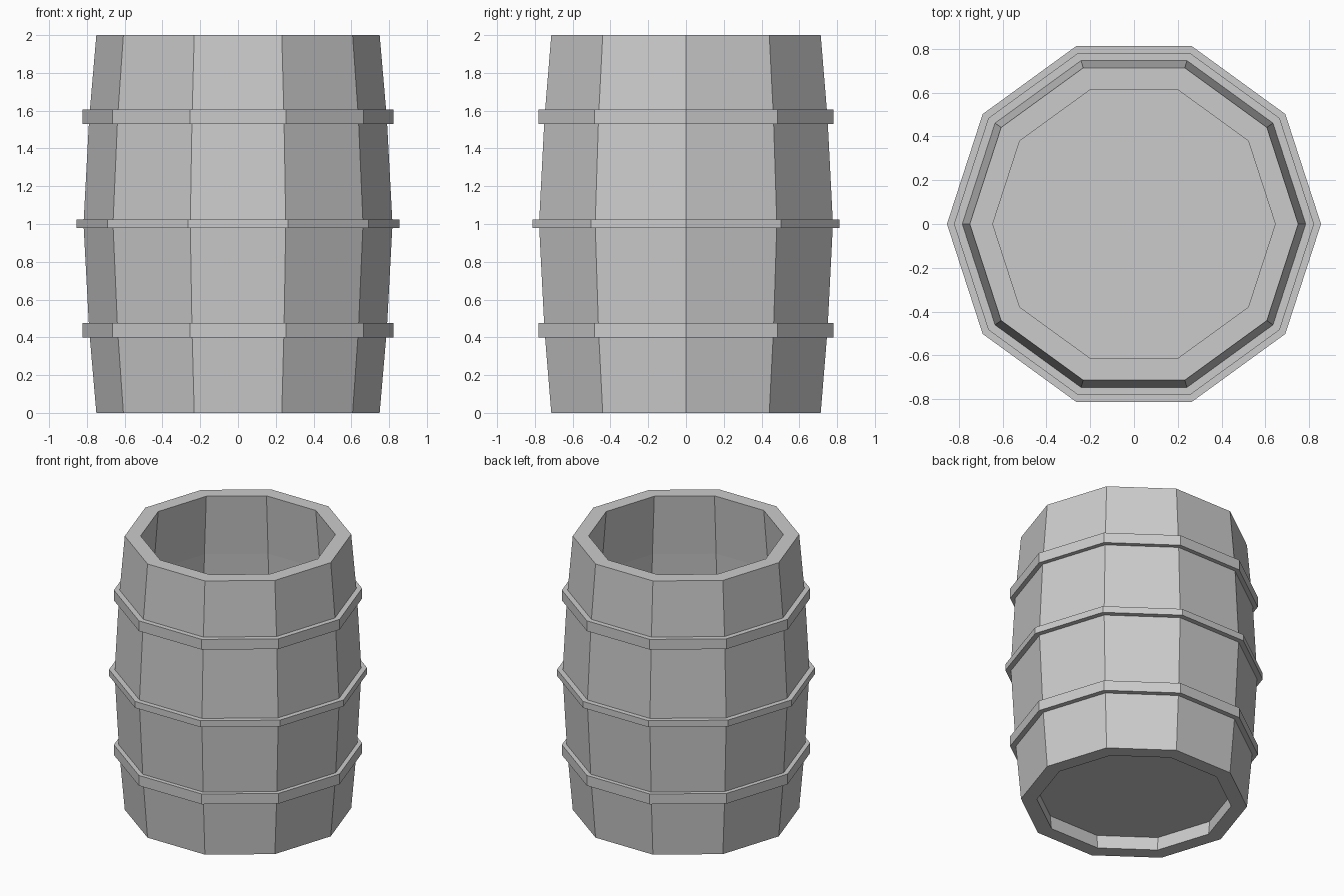
import bpy, bmesh
from math import cos, sin, pi

if "Cube" in bpy.data.objects:
    bpy.data.objects.remove(bpy.data.objects["Cube"])

SIDES = 10


def lathe(name, profile, closed=True):
    """Revolve (radius, z) points around z with flat sides; open profiles get end caps."""
    bm = bmesh.new()
    rings = [[bm.verts.new((r * cos(2 * pi * i / SIDES), r * sin(2 * pi * i / SIDES), z))
              for i in range(SIDES)] for r, z in profile]
    pairs = list(zip(rings, rings[1:]))
    if closed:
        pairs.append((rings[-1], rings[0]))
    else:
        bm.faces.new(rings[0])
        bm.faces.new(rings[-1])
    for a, b in pairs:
        for i in range(SIDES):
            j = (i + 1) % SIDES
            bm.faces.new((a[i], a[j], b[j], b[i]))
    bmesh.ops.recalc_face_normals(bm, faces=bm.faces)
    mesh = bpy.data.meshes.new(name)
    bm.to_mesh(mesh)
    bm.free()
    obj = bpy.data.objects.new(name, mesh)
    bpy.context.collection.objects.link(obj)
    return obj


# Bulging stave wall, open at the top
WALL = 0.105
outer = [(0.75, 0), (0.788, 0.44), (0.818, 1.0), (0.788, 1.56), (0.75, 2.0)]
inner = [(r - WALL, z) for r, z in reversed(outer)]
lathe("barrel_wall", outer + inner)

# Recessed floor, set into the wall
lathe("barrel_floor", [(0.67, 0.10), (0.67, 0.13)], closed=False)

# Three hoops
for name, radius, z0, z1 in (("lower_hoop", 0.822, 0.40, 0.475),
                             ("middle_hoop", 0.854, 0.978, 1.025),
                             ("upper_hoop", 0.822, 1.53, 1.605)):
    r_in = radius - 0.06
    lathe(name, [(r_in, z0), (radius, z0), (radius, z1), (r_in, z1)])
